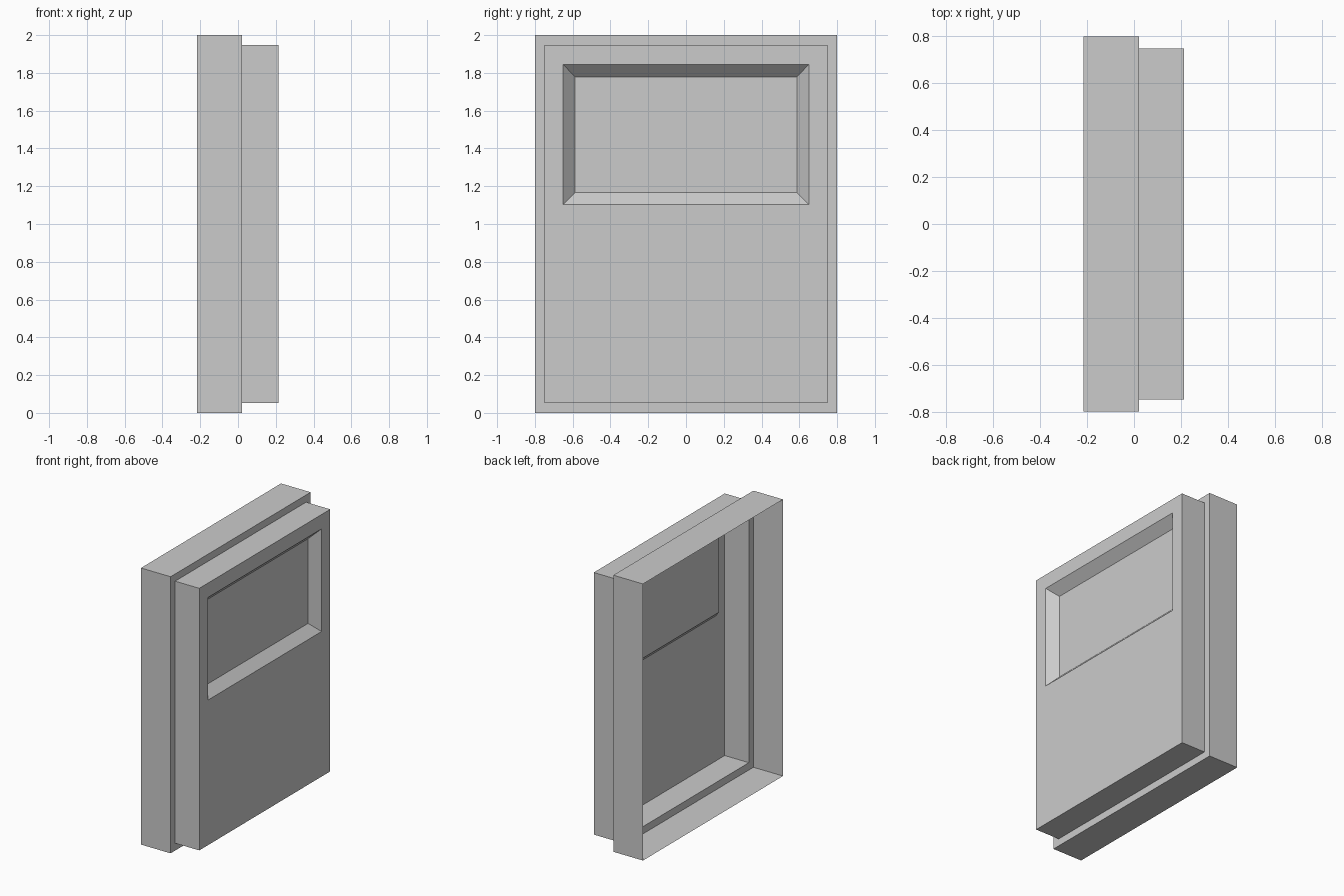
import bpy, bmesh

if "Cube" in bpy.data.objects:
    bpy.data.objects.remove(bpy.data.objects["Cube"])


def nested_shell(name, rings, cap_last):
    """Skin a series of rectangles (x, half_width, z_low, z_high) as a thin shell."""
    bm = bmesh.new()
    loops = []
    for x, w, lo, hi in rings:
        corners = [(-w, lo), (w, lo), (w, hi), (-w, hi)]
        loops.append([bm.verts.new((x, y, z)) for y, z in corners])
    for a, b in zip(loops, loops[1:]):
        for i in range(4):
            j = (i + 1) % 4
            bm.faces.new((a[i], a[j], b[j], b[i]))
    if cap_last:
        bm.faces.new(loops[-1])
    mesh = bpy.data.meshes.new(name)
    bm.to_mesh(mesh)
    bm.free()
    obj = bpy.data.objects.new(name, mesh)
    bpy.context.collection.objects.link(obj)
    return obj


BACK, STEP, FRONT, DEPTH = -0.216, 0.021, 0.214, 0.065
panel = (0.748, 0.053, 1.948)

# Outer frame, open at the back, with the narrow step round its front
nested_shell("door_frame", [
    (BACK, 0.8, 0, 2),
    (STEP, 0.8, 0, 2),
    (STEP, *panel),
], cap_last=False)

# Raised door panel with a bevelled, recessed window
nested_shell("door_panel", [
    (STEP, *panel),
    (FRONT, *panel),
    (FRONT, 0.65, 1.102, 1.844),
    (FRONT - DEPTH, 0.587, 1.167, 1.779),
], cap_last=True)
